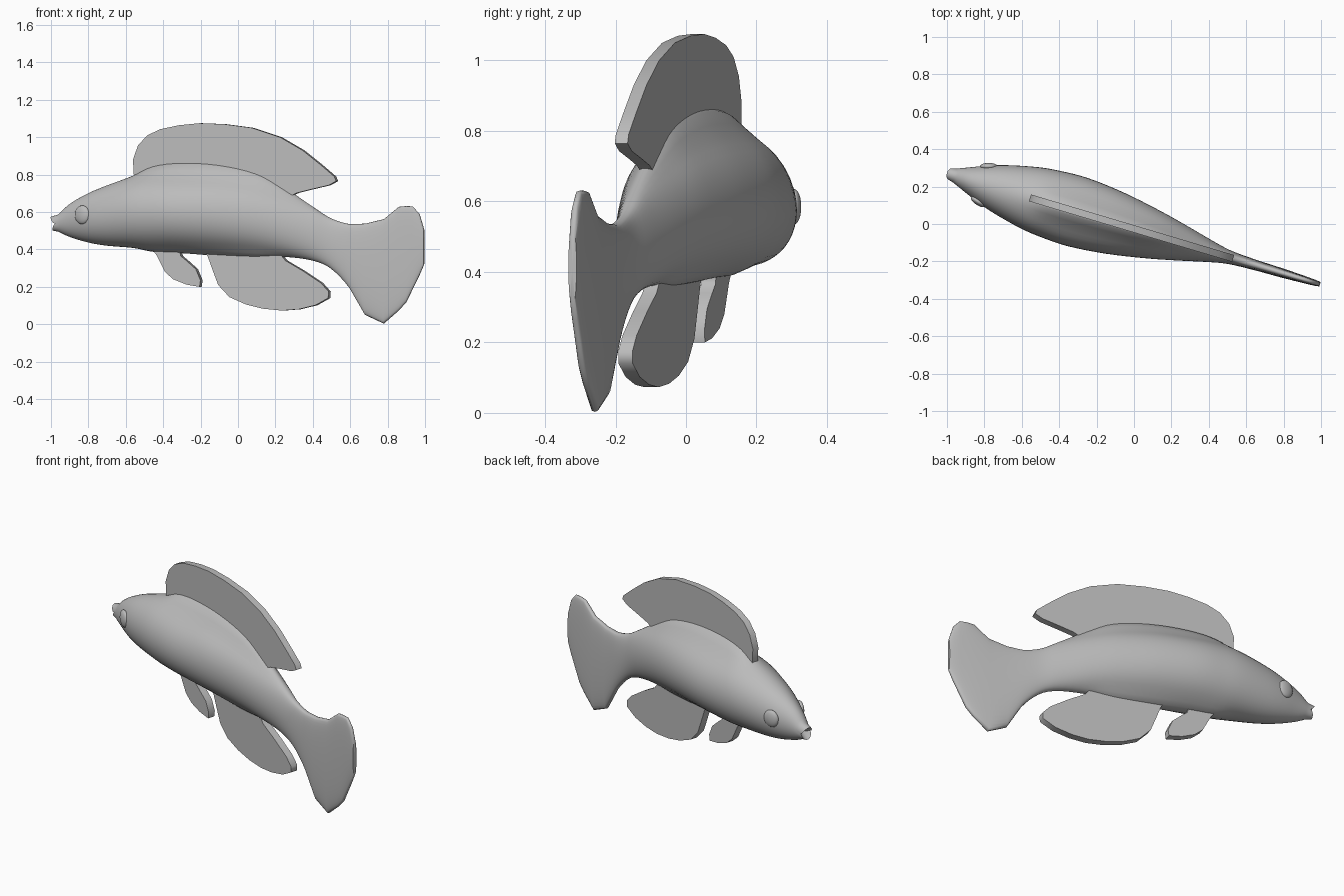
import bpy, bmesh, math
from mathutils import Vector

if "Cube" in bpy.data.objects:
    bpy.data.objects.remove(bpy.data.objects["Cube"])

grey = bpy.data.materials.new("plain grey")
grey.diffuse_color = (0.5, 0.5, 0.5, 1)
grey.use_nodes = True
grey.node_tree.nodes["Principled BSDF"].inputs["Base Color"].default_value = grey.diffuse_color


def place(x, n, z):
    """Point at x on the slanted midline, pushed n sideways."""
    return Vector((x + 0.285 * n, -0.026 - 0.298 * x + 0.958 * n, z))


def finish(bm, name, angle=60):
    bmesh.ops.recalc_face_normals(bm, faces=bm.faces)
    mesh = bpy.data.meshes.new(name)
    bm.to_mesh(mesh)
    bm.free()
    ob = bpy.data.objects.new(name, mesh)
    bpy.context.collection.objects.link(ob)
    mesh.materials.append(grey)
    bpy.ops.object.select_all(action='DESELECT')
    ob.select_set(True)
    bpy.context.view_layer.objects.active = ob
    bpy.ops.object.shade_smooth_by_angle(angle=math.radians(angle))
    return ob


def spline(p0, p1, p2, p3, t):
    return tuple(0.5 * (2 * b + (c - a) * t + (2 * a - 5 * b + 4 * c - d) * t * t
                        + (3 * b - a - 3 * c + d) * t ** 3)
                 for a, b, c, d in zip(p0, p1, p2, p3))


# Body and tail: x, top, bottom, half width, upper crest, lower crest
stations = [
    (-0.97, .575, .50, .033, 0, 0), (-0.9, .642, .467, .063, 0, 0),
    (-0.8, .70, .437, .105, 0, 0), (-0.7, .742, .42, .137, 0, 0),
    (-0.56, .785, .408, .170, .01, 0), (-0.45, .80, .402, .184, .05, .015),
    (-0.3, .80, .40, .190, .07, .02), (-0.1, .79, .395, .170, .07, .03),
    (0.1, .755, .385, .133, .06, .03), (0.25, .70, .37, .098, .03, .01),
    (0.4, .628, .34, .060, 0, 0), (0.5, .565, .295, .038, 0, 0),
    (0.6, .535, .19, .030, 0, 0), (0.68, .538, .05, .027, 0, 0),
    (0.78, .562, .003, .025, 0, 0), (0.86, .628, .073, .022, 0, 0),
    (0.90, .632, .118, .020, 0, 0), (0.935, .63, .19, .018, 0, 0),
    (0.97, .59, .262, .016, 0, 0), (0.994, .51, .318, .012, 0, 0)]
rows = []
for i in range(len(stations) - 1):
    quad = [stations[min(max(i + k, 0), len(stations) - 1)] for k in (-1, 0, 1, 2)]
    steps = 4 if stations[i][0] < 0.55 else 1
    rows += [spline(*quad, s / steps) for s in range(steps)]
rows.append(stations[-1])

SIDES = 40
bm = bmesh.new()
rings = []
for r, (x, top, bottom, w, up, low) in enumerate(rows):
    ring = []
    flat = 0.55 if x > 0.6 else 1.0 - 0.45 * max(0, x - 0.4) / 0.2
    for k in range(SIDES):
        a = 2 * math.pi * k / SIDES
        c, s = math.cos(a), math.sin(a)
        n = w * math.copysign(abs(c) ** flat if abs(c) > 1e-6 else 0, c)
        z = (top + bottom) / 2 + (top - bottom) / 2 * s
        # crests rise into the fins
        z += up * s ** 16 if s > 0 else -low * s ** 16
        # lips reach forward of the mouth corner
        lip = (0.03 if s > 0 else 0.018) * abs(s) ** 0.6 if r == 0 else 0
        ring.append(bm.verts.new(place(x - lip, n, z)))
    rings.append(ring)
for a, b in zip(rings, rings[1:]):
    for k in range(SIDES):
        j = (k + 1) % SIDES
        bm.faces.new((a[k], a[j], b[j], b[k]))
# mouth hollow and closed tail edge
for ring, centre in ((rings[0], (-0.945, 0, .535)), (rings[-1], (0.995, 0, .415))):
    mid = bm.verts.new(place(*centre))
    for k in range(SIDES):
        bm.faces.new((ring[k], ring[(k + 1) % SIDES], mid))
finish(bm, "body_and_tail")


# Fins: upright slabs with rounded rims
def fin(name, outline, half):
    bm = bmesh.new()
    sides = [[bm.verts.new(place(x, n, z)) for x, z in outline] for n in (-half, half)]
    for side in sides:
        bm.faces.new(side)
    for k in range(len(outline)):
        j = (k + 1) % len(outline)
        bm.faces.new((sides[0][k], sides[0][j], sides[1][j], sides[1][k]))
    rim = [e for e in bm.edges if e.calc_face_angle(0) > 1.2
           and abs((e.verts[0].co - e.verts[1].co).normalized().y) < 0.9]
    bmesh.ops.bevel(bm, geom=rim, offset=half * 0.85, segments=3, profile=0.5,
                    affect='EDGES', clamp_overlap=True)
    finish(bm, name)


fin("dorsal_fin", [
    (-.54, .74), (-.552, .80), (-.556, .88), (-.53, .955), (-.48, 1.01), (-.41, 1.043),
    (-.31, 1.064), (-.2, 1.075), (-.07, 1.07), (.08, 1.05), (.23, 1.0), (.35, .93),
    (.45, .85), (.52, .79), (.53, .765), (.49, .743), (.4, .722), (.32, .702),
    (.285, .685), (.24, .64), (0, .68), (-.3, .70)], .019)
fin("anal_fin", [
    (-.18, .40), (-.155, .36), (-.13, .29), (-.10, .21), (-.04, .145), (.05, .105),
    (.14, .083), (.24, .073), (.33, .08), (.42, .102), (.488, .14), (.49, .175),
    (.45, .22), (.35, .287), (.26, .34), (.235, .37), (.2, .43), (0, .47)], .021)
fin("pelvic_fin", [
    (-.46, .41), (-.43, .37), (-.405, .32), (-.385, .28), (-.34, .24), (-.27, .212),
    (-.20, .20), (-.195, .235), (-.22, .295), (-.27, .34), (-.30, .365), (-.305, .385),
    (-.28, .42), (-.37, .46)], .021)

# Eyes: shallow domes on both cheeks
for side, label in ((-1, "near"), (1, "far")):
    bm = bmesh.new()
    bmesh.ops.create_uvsphere(bm, u_segments=24, v_segments=12, radius=1)
    for v in bm.verts:
        x, y, z = v.co
        n = side * (0.098 + 0.020 * z - 0.25 * 0.045 * -x)
        v.co = place(-0.805 + 0.043 * x, n, 0.585 + 0.05 * y)
    finish(bm, label + "_eye")
